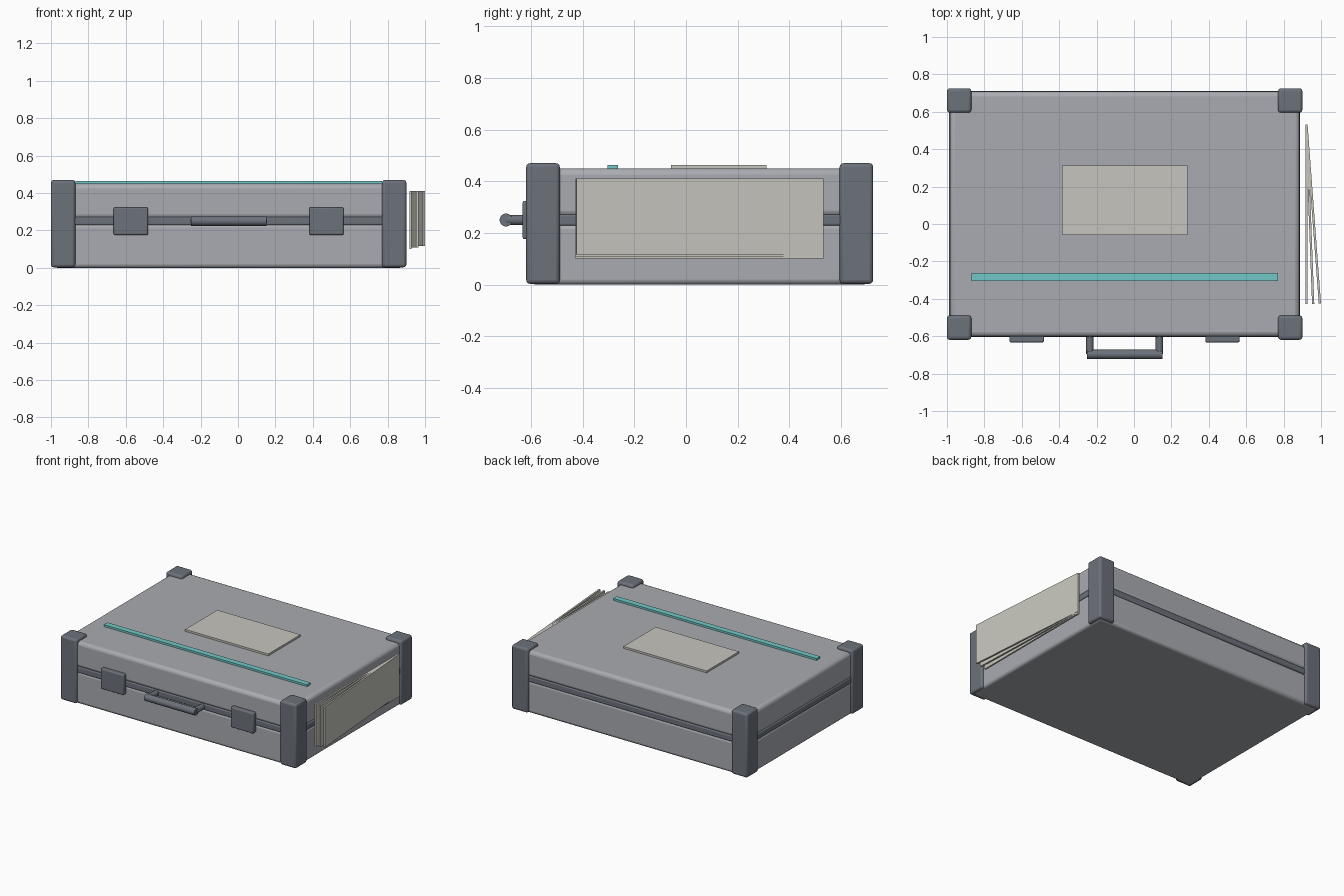
import bpy
from math import atan2, pi

old = bpy.data.objects.get("Cube")
if old:
    bpy.data.objects.remove(old, do_unlink=True)


def material(name, rgb):
    m = bpy.data.materials.new(name)
    m.use_nodes = True
    m.diffuse_color = (*rgb, 1)
    m.node_tree.nodes["Principled BSDF"].inputs["Base Color"].default_value = (*rgb, 1)
    return m


SHELL = material("shell grey", (0.40, 0.41, 0.44))
TRIM = material("dark trim grey", (0.15, 0.165, 0.195))
TEAL = material("teal", (0.17, 0.57, 0.57))
PAPER = material("paper", (0.57, 0.56, 0.51))


def finish(obj, name, mat, bevel=0):
    obj.name = name
    obj.data.materials.append(mat)
    if bevel:
        mod = obj.modifiers.new("Rounded edges", "BEVEL")
        mod.width = bevel
        mod.segments = 3
        bpy.ops.object.shade_smooth_by_angle()
    return obj


def box(name, mat, x, y, z, bevel=0):
    """Box from (low, high) ranges on each axis."""
    spans = (x, y, z)
    bpy.ops.mesh.primitive_cube_add(size=1, location=[(a + b) / 2 for a, b in spans])
    obj = bpy.context.object
    obj.scale = [b - a for a, b in spans]
    bpy.ops.object.transform_apply(location=False, rotation=False, scale=True)
    return finish(obj, name, mat, bevel)


def rod(name, mat, radius, length, location, rotation):
    bpy.ops.mesh.primitive_cylinder_add(vertices=24, radius=radius, depth=length,
                                        location=location, rotation=rotation)
    obj = finish(bpy.context.object, name, mat)
    bpy.ops.object.shade_smooth_by_angle()
    return obj


CX, CY = -0.05, 0.053  # middle of the case


def around(centre, half):
    return centre - half, centre + half


# Case shells with the trim band between them
box("lower_shell", SHELL, around(CX, 0.935), around(CY, 0.655), (0, 0.235), 0.02)
box("lid_shell", SHELL, around(CX, 0.935), around(CY, 0.655), (0.262, 0.45), 0.025)
box("seam_band", TRIM, around(CX, 0.938), around(CY, 0.658), (0.228, 0.272), 0.008)

# Corner guards
for sx, side in ((-1, "right"), (1, "left")):
    for sy, end in ((-1, "front"), (1, "back")):
        box(f"{end}_{side}_corner_guard", TRIM, around(CX + sx * 0.885, 0.065),
            around(CY + sy * 0.607, 0.065), (0.003, 0.47), 0.015)

# Latches and handle posts
for s, side in ((-1, "right"), (1, "left")):
    box(f"{side}_latch", TRIM, around(CX + s * 0.523, 0.092),
        (-0.633, -0.59), around(0.25, 0.074), 0.008)
    rod(f"{side}_handle_post", TRIM, 0.02, 0.1,
        (CX + s * 0.186, -0.645, 0.25), (pi / 2, 0, 0))
rod("handle_grip", TRIM, 0.025, 0.405, (CX, -0.697, 0.25), (0, pi / 2, 0))

# Top decoration
box("top_stripe", TEAL, (-0.868, 0.77), (-0.305, -0.263), (0.445, 0.464))
box("top_label", PAPER, (-0.385, 0.285), (-0.058, 0.312), (0.445, 0.464))

# Loose sheets fanned out from the back edge
LENGTH = 0.96
for i in range(3):
    sheet = box(f"sheet_{i + 1}", PAPER, (-0.006, 0.006), (-LENGTH, 0),
                (0.10 + i * 0.008, 0.41))
    # move the pivot to the back edge before turning
    for v in sheet.data.vertices:
        v.co.y -= LENGTH / 2
    sheet.location.x = 0.922
    sheet.location.y = 0.532
    sheet.rotation_euler.z = atan2(0.036 * i, LENGTH)
